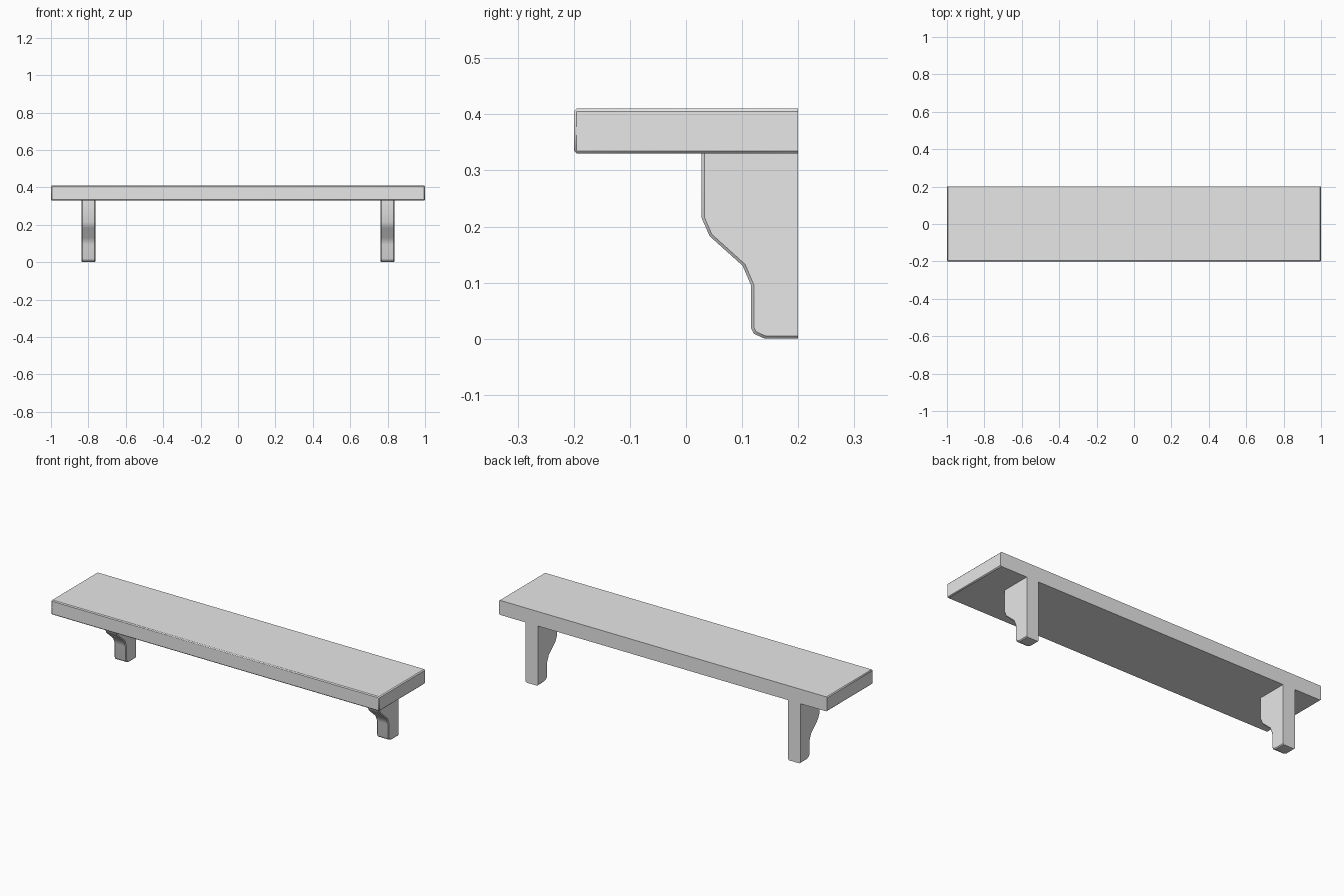
import bpy
import bmesh
from math import radians

cube = bpy.data.objects.get("Cube")
if cube:
    bpy.data.objects.remove(cube, do_unlink=True)

BACK = 0.2
SHELF_BOTTOM = 0.33
SHELF_TOP = 0.41
BEVEL = 0.005

grey = bpy.data.materials.new("plain grey")
grey.use_nodes = True
colour = (0.8, 0.8, 0.8, 1)
grey.diffuse_color = colour
grey.node_tree.nodes["Principled BSDF"].inputs["Base Color"].default_value = colour


def extrude_profile(name, profile, x_centre, width, should_bevel):
    """Extrude a (y, z) profile along x and chamfer the chosen edges."""
    bm = bmesh.new()
    face = bm.faces.new([bm.verts.new((x_centre - width / 2, y, z)) for y, z in profile])
    moved = bmesh.ops.extrude_face_region(bm, geom=[face])["geom"]
    bmesh.ops.translate(bm, vec=(width, 0, 0),
                        verts=[v for v in moved if isinstance(v, bmesh.types.BMVert)])
    bmesh.ops.recalc_face_normals(bm, faces=bm.faces[:])
    edges = [e for e in bm.edges if should_bevel(e)]
    bmesh.ops.bevel(bm, geom=edges, offset=BEVEL, segments=1,
                    affect='EDGES', clamp_overlap=True)
    mesh = bpy.data.meshes.new(name)
    bm.to_mesh(mesh)
    bm.free()
    mesh.materials.append(grey)
    obj = bpy.data.objects.new(name, mesh)
    bpy.context.collection.objects.link(obj)
    bpy.ops.object.select_all(action='DESELECT')
    obj.select_set(True)
    bpy.context.view_layer.objects.active = obj
    bpy.ops.object.shade_smooth_by_angle(angle=radians(40))
    return obj


def all_at(edge, axis, value):
    return all(abs(v.co[axis] - value) < 1e-4 for v in edge.verts)


# Shelf board: every edge is chamfered except those against the wall
board = [(-BACK, SHELF_BOTTOM), (BACK, SHELF_BOTTOM), (BACK, SHELF_TOP), (-BACK, SHELF_TOP)]
extrude_profile("shelf_board", board, 0, 2, lambda e: not all_at(e, 1, BACK))

# Brackets: only the side rims of the curved front and the foot are chamfered
bracket = [(BACK, SHELF_BOTTOM), (0.028, SHELF_BOTTOM), (0.028, 0.215), (0.042, 0.183),
           (0.101, 0.13), (0.116, 0.095), (0.116, 0.019), (0.121, 0.009),
           (0.136, 0.002), (0.142, 0), (BACK, 0)]


def is_side_rim(edge):
    a, b = edge.verts
    along_side = abs(a.co.x - b.co.x) < 1e-4
    return along_side and not all_at(edge, 1, BACK) and not all_at(edge, 2, SHELF_BOTTOM)


for name, x in (("right_bracket", -0.8), ("left_bracket", 0.8)):
    extrude_profile(name, bracket, x, 0.074, is_side_rim)
